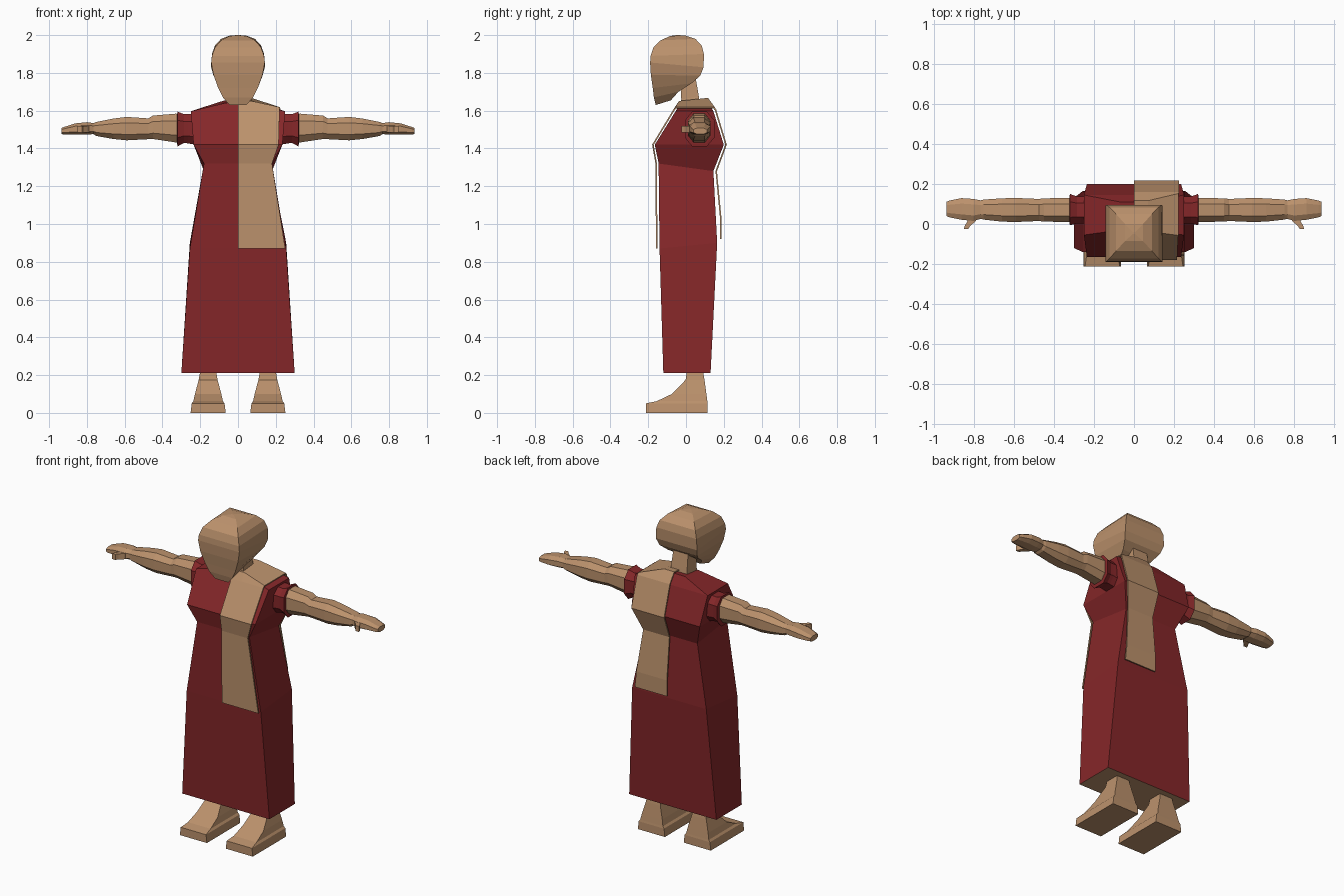
import bpy, bmesh


def material(name, rgb):
    m = bpy.data.materials.new(name)
    m.diffuse_color = (*rgb, 1)
    return m


TAN = material("tan", (0.50, 0.285, 0.15))
RED = material("dark red", (0.235, 0.020, 0.022))


def finish(name, bm, mats, mirror=False):
    bmesh.ops.recalc_face_normals(bm, faces=bm.faces)
    me = bpy.data.meshes.new(name)
    bm.to_mesh(me)
    bm.free()
    for m in mats:
        me.materials.append(m)
    ob = bpy.data.objects.new(name, me)
    bpy.context.collection.objects.link(ob)
    if mirror:
        ob.modifiers.new("mirror", 'MIRROR')
    return ob


def loft(name, rings, mats, mirror=False, under=None):
    """Skin a list of point rings and cap both ends; under = material of the first cap."""
    bm = bmesh.new()
    rows = [[bm.verts.new(p) for p in r] for r in rings]
    n = len(rows[0])
    for a, b in zip(rows, rows[1:]):
        for i in range(n):
            j = (i + 1) % n
            bm.faces.new((a[i], a[j], b[j], b[i]))
    cap = bm.faces.new(rows[0])
    if under is not None:
        cap.material_index = under
    bm.faces.new(rows[-1])
    return finish(name, bm, mats, mirror)


def box_ring(hw, yf, zf, yb, zb, cx=0.0):
    """Four-sided ring, with its front and back edges at their own heights."""
    return [(cx - hw, yf, zf), (cx + hw, yf, zf), (cx + hw, yb, zb), (cx - hw, yb, zb)]


def arm_ring(x, y, z, ry, rz):
    """Eight-sided ring across the x axis."""
    k = 0.5
    shape = [(1, k), (k, 1), (-k, 1), (-1, k), (-1, -k), (-k, -1), (k, -1), (1, -k)]
    return [(x, y + a * ry, z + b * rz) for a, b in shape]


# Robe, with a tan underside
robe = [(.30, -.12, .21, .13, .21), (.255, -.14, .87, .165, .90),
        (.18, -.145, 1.32, .145, 1.28), (.235, -.165, 1.42, .20, 1.42),
        (.25, -.055, 1.597, .145, 1.597), (.07, -.03, 1.64, .11, 1.655)]
loft("robe", [box_ring(*r) for r in robe], [RED, TAN], under=1)

# Sash over one shoulder: y, z at the centre and neck, then x, y, z at the outer edge
sash = [(-.155, .87, .25, -.155, .87), (-.158, 1.32, .18, -.158, 1.32),
        (-.175, 1.42, .215, -.175, 1.42), (-.063, 1.605, .22, -.063, 1.605),
        (-.035, 1.648, .222, -.055, 1.615), (.115, 1.664, .222, .15, 1.615),
        (.156, 1.605, .225, .156, 1.605), (.212, 1.42, .225, .212, 1.42),
        (.160, 1.28, .18, .160, 1.28), (.185, 1.02, .21, .185, 1.02),
        (.184, .92, .22, .184, .92)]
bm = bmesh.new()
rows = [[bm.verts.new(p) for p in ((0, y, z), (.07, y, z), (x, yo, zo))]
        for y, z, x, yo, zo in sash]
for a, b in zip(rows, rows[1:]):
    for i in (0, 1):
        bm.faces.new((a[i], a[i + 1], b[i + 1], b[i]))
sash_ob = finish("shoulder_sash", bm, [TAN])
sol = sash_ob.modifiers.new("thickness", 'SOLIDIFY')
sol.thickness = 0.008
sol.offset = 0

# Head and neck
head = [(.045, -.16, 1.63, -.08, 1.655), (.08, -.17, 1.67, -.04, 1.70),
        (.105, -.176, 1.72, .03, 1.745), (.13, -.186, 1.79, .075, 1.785),
        (.142, -.19, 1.855, .093, 1.83), (.138, -.187, 1.89, .095, 1.90),
        (.122, -.172, 1.935, .083, 1.945), (.09, -.135, 1.972, .05, 1.98),
        (.045, -.085, 1.995, 0, 1.997), (.005, -.05, 2.0, -.04, 2.0)]
loft("head", [box_ring(*r) for r in head], [TAN])
neck = [(.065, -.03, 1.60, .08, 1.60), (.055, -.025, 1.66, .068, 1.675),
        (.05, -.03, 1.78, .05, 1.78)]
loft("neck", [box_ring(*r) for r in neck], [TAN])

# Sleeves
sleeve = [(.20, .07, 1.50, .07, .085), (.265, .07, 1.505, .068, .078),
          (.285, .07, 1.505, .068, .076), (.32, .072, 1.503, .078, .092),
          (.322, .072, 1.503, .066, .080)]
loft("sleeves", [arm_ring(*r) for r in sleeve], [RED], mirror=True)

# Arms with hands
arm = [(.25, .07, 1.508, .06, .07), (.33, .07, 1.508, .06, .076),
       (.45, .07, 1.512, .058, .062), (.475, .07, 1.504, .055, .055),
       (.59, .07, 1.505, .060, .062), (.66, .07, 1.504, .058, .054),
       (.75, .072, 1.503, .05, .037), (.765, .072, 1.505, .046, .029),
       (.80, .07, 1.506, .055, .033), (.86, .075, 1.503, .054, .030),
       (.92, .075, 1.494, .042, .020), (.935, .075, 1.492, .036, .016)]
loft("arms", [arm_ring(*r) for r in arm], [TAN], mirror=True)

# Thumbs: centre x, y and half width
thumb = [(.79, .05, .022), (.812, .012, .020), (.83, -.008, .014), (.838, -.024, .011)]
loft("thumbs", [[(x - w, y, 1.485), (x + w, y, 1.485), (x + w, y, 1.52), (x - w, y, 1.52)]
                for x, y, w in thumb], [TAN], mirror=True)

# Feet and ankles: half width, front y, back y, z
foot = [(.093, -.213, .115, 0), (.087, -.213, .115, .05), (.078, -.155, .113, .062),
        (.070, -.075, .108, .10), (.050, -.002, .098, .175), (.044, .003, .092, .21),
        (.044, .003, .092, .30)]
loft("feet", [box_ring(w, f, z, b, z, .158) for w, f, b, z in foot], [TAN], mirror=True)
